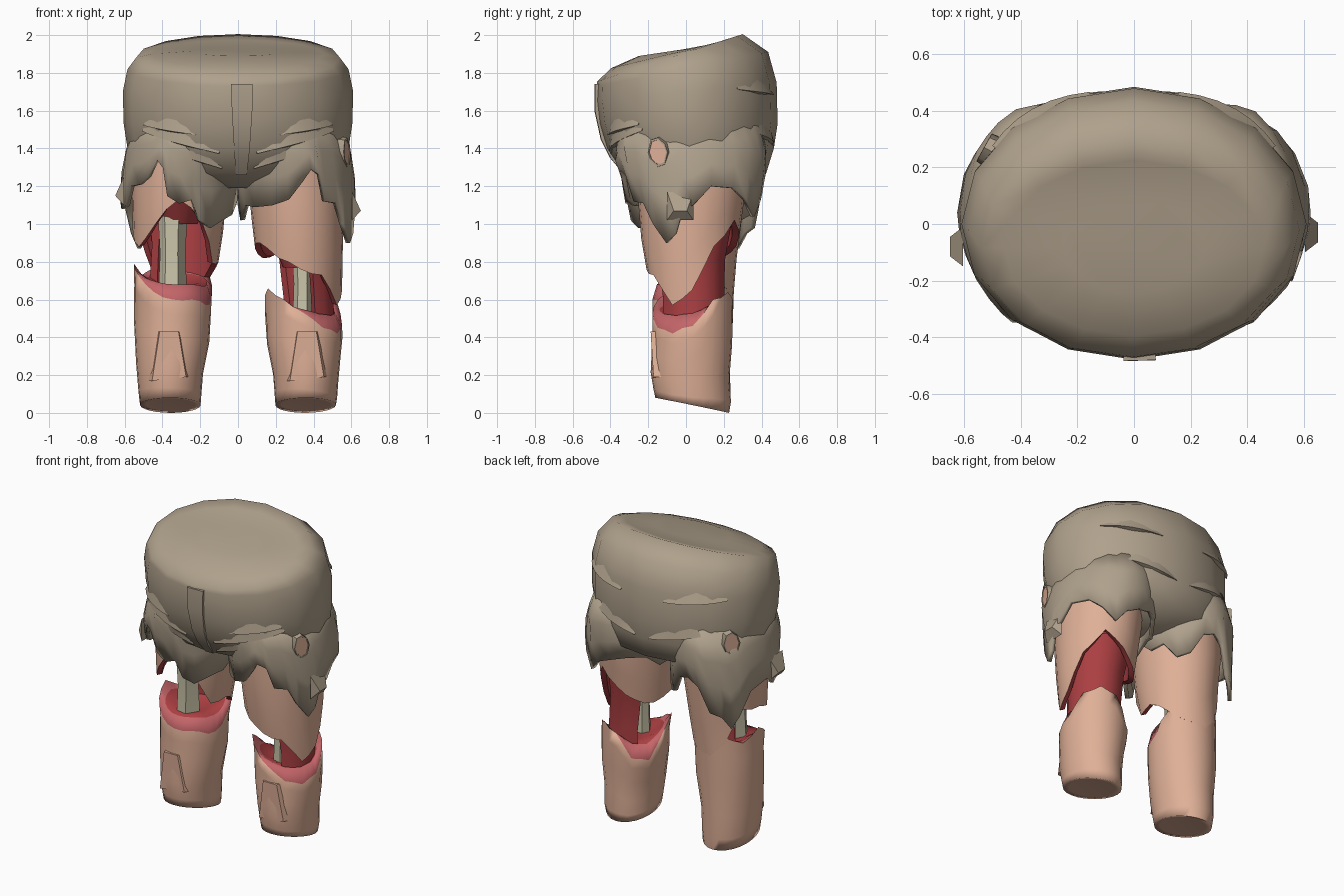
import bpy, bmesh, math, random
from mathutils import Vector

random.seed(4)
if "Cube" in bpy.data.objects:
    bpy.data.objects.remove(bpy.data.objects["Cube"])


def material(name, *rgb):
    m = bpy.data.materials.new(name)
    m.use_nodes = True
    m.diffuse_color = (*rgb, 1)
    m.node_tree.nodes["Principled BSDF"].inputs["Base Color"].default_value = (*rgb, 1)
    return m


CLOTH = material("khaki cloth", .43, .355, .262)
SKIN = material("skin", .74, .435, .31)
FLESH = material("dark red flesh", .41, .05, .055)
RAW = material("raw pink flesh", .55, .13, .14)
BONE = material("bone", .60, .56, .40)


def finish(name, bm, mats, angle=35):
    bmesh.ops.recalc_face_normals(bm, faces=bm.faces)
    mesh = bpy.data.meshes.new(name)
    bm.to_mesh(mesh)
    bm.free()
    for m in mats:
        mesh.materials.append(m)
    for p in mesh.polygons:
        p.use_smooth = True
    mesh.set_sharp_from_angle(angle=math.radians(angle))
    ob = bpy.data.objects.new(name, mesh)
    bpy.context.collection.objects.link(ob)
    return ob


def loft(name, rows, mats, row_mat=None, first=False, last=False, angle=35):
    """Skin closed rings of points; row_mat gives a material slot per band."""
    bm = bmesh.new()
    rings = [[bm.verts.new(p) for p in row] for row in rows]
    n = len(rings[0])
    for i in range(len(rings) - 1):
        for j in range(n):
            k = (j + 1) % n
            f = bm.faces.new((rings[i][j], rings[i][k], rings[i + 1][k], rings[i + 1][j]))
            f.material_index = row_mat[i] if row_mat else 0
    for use, ring, slot in ((first, rings[0], 0), (last, rings[-1], -1)):
        if use:
            f = bm.faces.new(ring)
            f.material_index = row_mat[slot] if row_mat else 0
    return finish(name, bm, mats, angle)


def lerp_table(table, z):
    """Interpolate rows (z, ...) that are sorted upward."""
    z = min(max(z, table[0][0]), table[-1][0])
    for lo, hi in zip(table, table[1:]):
        if z <= hi[0]:
            t = (z - lo[0]) / (hi[0] - lo[0])
            return [p + (q - p) * t for p, q in zip(lo[1:], hi[1:])]


def torn(values, rough):
    """Double the samples of a torn edge, with a little roughness."""
    out = []
    for v, w in zip(values, values[1:] + values[:1]):
        out += [v, (v + w) / 2 + random.uniform(-rough, rough)]
    return out


# Shorts body: rings of centre y, half width, half depth, height, slope
BODY = [(-.08, .25, .17, 1.915, .15), (-.085, .46, .31, 1.9, .24),
        (-.085, .54, .385, 1.88, .325),
        (-.02, .585, .455, 1.82, .2), (0, .61, .48, 1.7, .1), (.01, .605, .475, 1.53, 0),
        (.02, .585, .445, 1.4, 0), (.045, .53, .38, 1.27, 0), (.03, .12, .2, 1.19, 0)]


def body_point(ring, a):
    cy, rx, ry, z, slope = ring
    y = ry * math.sin(a)
    return Vector((rx * math.cos(a), cy + y, z + slope * y))


def on_body(a, z, out=0):
    for hi, lo in zip(BODY[2:], BODY[3:]):
        p, q = body_point(hi, a), body_point(lo, a)
        if p.z >= z >= q.z:
            r = p.lerp(q, (p.z - z) / (p.z - q.z))
            return r + Vector((math.cos(a), math.sin(a), 0)) * out
    return body_point(BODY[2], a)


turns = [math.tau * i / 32 for i in range(32)]
loft("shorts_body", [[body_point(r, a) for a in turns[::2]] for r in BODY], [CLOTH],
     first=True, last=True, angle=60)

# Fly flap at the front, raised a little from the cloth
fly = []
for z in (1.74, 1.6, 1.45, 1.35, 1.26):
    w = math.radians(3 + 5 * (z - 1.2))
    mid = math.radians(-88)
    fly.append([on_body(mid - w, z, -.02), on_body(mid - w, z, .012),
                on_body(mid + w, z, .012), on_body(mid + w, z, -.02)])
loft("fly_flap", fly, [CLOTH], first=True, last=True)


# Creases in the cloth: tapered ridges from one angle and height to another
def crease(a0, z0, a1, z1):
    rows = []
    for i in range(7):
        t = i / 6
        a, z = math.radians(a0 + (a1 - a0) * t), z0 + (z1 - z0) * t
        s = .15 + math.sin(math.pi * t)
        rows.append([on_body(a, z + .06 * s, -.012), on_body(a, z - .008, .014 * s),
                     on_body(a, z - .015 * s, -.012)])
    loft("cloth_crease", rows, [CLOTH], first=True, last=True, angle=50)


for side in (1, -1):
    for a0, z0, a1, z1 in ((10, 1.38, 58, 1.5), (22, 1.48, 56, 1.53), (9, 1.3, 48, 1.42),
                           (125, 1.72, 165, 1.69), (135, 1.5, 175, 1.42)):
        crease(-90 + side * a0, z0, -90 + side * a1, z1)


# Torn sleeves of the shorts; hems as degrees from +x going round by the back, height
SLEEVE = [(.86, .315, .04, .285, .32), (1.2, .31, .04, .295, .345), (1.35, .3, .03, .295, .395),
          (1.53, .29, .02, .24, .36)]


def section(table, side, a, z, scale=1.0):
    cx, cy, rx, ry = lerp_table(table, z)
    return Vector((side * cx + scale * rx * math.cos(a), cy + scale * ry * math.sin(a), z))


LEFT_HEM = [(0, 1.1), (15, 1.2), (35, 1.19), (50, 1.13), (65, 1.04), (78, 1.12), (95, 1.16),
            (115, 1.19), (135, 1.19), (150, 1.12), (165, 1.15), (180, 1.1), (195, 1.02),
            (208, 1.1), (225, 1.09), (245, 1.1), (262, 1.13), (277, 1.23), (285, 1.29),
            (293, 1.26), (298, 1.12), (312, 1.11), (322, 1), (335, .9), (344, .95), (351, 1.08)]
RIGHT_HEM = [(0, 1.18), (15, 1.1), (30, 1.12), (45, 1.02), (60, 1.05), (75, 1.18), (88, 1.2),
             (100, 1.15), (112, .98), (125, .95), (135, .87), (145, .95), (158, 1.1),
             (180, 1.14), (192, 1.08), (205, 1.1), (215, 1.2), (228, 1.21), (238, 1.25),
             (246, 1.34), (252, 1.3), (258, 1.15), (270, 1.11), (282, 1.13), (290, 1.02),
             (303, .98), (318, 1.02), (335, 1.05), (348, 1.12)]
for side, word, hem in ((1, "left", LEFT_HEM), (-1, "right", RIGHT_HEM)):
    rows = []
    for t in (0, .35, .65, 1):
        rows.append([section(SLEEVE, side, math.radians(d), 1.53 + (e - 1.53) * t,
                             1 + .03 * t * t) for d, e in hem])
    sleeve = loft(word + "_sleeve", rows, [CLOTH])
    mod = sleeve.modifiers.new("thickness", "SOLIDIFY")
    mod.thickness, mod.offset = .025, 0

# Loose scraps of cloth standing off the outer hems
for x, y, z in ((.65, -.03, 1.07), (-.65, -.08, 1.15)):
    s = .93 * x
    loft("cloth_scrap", [[(s, y - d, z + .1), (x, y - d * .5, z), (s, y - d, z - .05)]
                         for d in (-.07, .07)], [CLOTH], first=True, last=True)


# Ripped holes in the cloth: skin plate inside a raised rim
def ripped_hole(side, a, z):
    p = section(SLEEVE, side, a, z)
    _, _, rx, ry = lerp_table(SLEEVE, z)
    n = Vector((math.cos(a) / rx, math.sin(a) / ry, 0)).normalized()
    u, up = n.cross(Vector((0, 0, 1))), Vector((0, 0, 1))

    def ring(r, out):
        return [p + n * out + u * r * .8 * math.cos(b) + up * r * (1.1 + .2 * math.sin(2 * b))
                * math.sin(b) for b in turns[::4]]
    loft("hole_skin", [ring(.06, .012), ring(.06, .02)], [SKIN], first=True, last=True)
    loft("hole_rim", [ring(.076, -.02), ring(.07, .024), ring(.06, .025), ring(.058, 0)], [CLOTH])


ripped_hole(1, math.radians(-26), 1.38)
ripped_hole(-1, math.radians(142), 1.43)

# Legs: sections as height, centre x, centre y, half width, half depth
LEG = [(0, .355, .04, .155, .19), (.06, .36, .04, .165, .2), (.2, .36, .02, .175, .21),
       (.4, .35, .035, .205, .215), (.6, .345, .035, .205, .215), (.9, .32, .02, .235, .255),
       (1.2, .31, .03, .255, .29), (1.45, .3, .03, .25, .29)]
THIGH_EDGE = {1: [.65, .88, 1.02, .93, .85, .82, .87, .9, .82, .76, .73, .57],
              -1: [.8, .72, .65, .62, .72, .95, .93, .88, 1.0, 1.13, 1.02, .79]}
SHIN_EDGE = {1: [.46, .6, .64, .6, .44, .42, .58, .66, .6, .53, .45, .42],
             -1: [.6, .72, .78, .8, .77, .72, .79, .72, .64, .6, .6, .57]}
# Torn muscle joining thigh and lower leg: first and last degree, bottom, top
MUSCLE = {1: (-68, 130, .42, 1.02), -1: (95, 140, .6, 1.05)}
steps = [math.tau * i / 24 for i in range(24)]

for side, word, plug in ((1, "left", .77), (-1, "right", 1.0)):
    # Thigh: skin down to the torn edge, then flesh hollowed upward round a core
    edge = torn(THIGH_EDGE[side], .015)
    roof = max(edge) + .02
    rows = [[section(LEG, side, a, 1.42 + (e - 1.42) * t) for a, e in zip(steps, edge)]
            for t in (0, .4, .75, 1)]
    rows.append([section(LEG, side, a, e + .01, .86) for a, e in zip(steps, edge)])
    rows.append([section(LEG, side, a, roof, .75) for a in steps])
    rows.append([section(LEG, side, a, plug, .42) for a in steps])
    loft(word + "_thigh", rows, [SKIN, FLESH], [0, 0, 0, 1, 1, 1], True, True)

    # Lower leg: slanted sole cut, skin up to the torn edge, then raw flesh
    edge = torn(SHIN_EDGE[side], .012)
    mean = sum(edge) / len(edge)
    rows = []
    for t in (0, .1, .3, .6, .85, 1):
        ring = []
        for a, e in zip(steps, edge):
            base = .04 - .04 * math.sin(a)
            ring.append(section(LEG, side, a, base + (e - base) * t, .99))
        rows.append(ring)
    sole = [p.lerp(Vector((side * .355, .04, .06)), .2) for p in rows[0]]
    rows.insert(0, sole)
    rows.append([section(LEG, side, a, .3 * e + .7 * mean + .015, .82)
                 for a, e in zip(steps, edge)])
    rows.append([section(LEG, side, a, mean - .02, .4) for a in steps])
    loft(word + "_lower_leg", rows, [SKIN, RAW, FLESH], [0] * 6 + [1, 2], True, True, 100)

    # Shin facet: flat plane that stands out only at its upper end
    x = side * .365
    front = [(x - .09, -.172, .17), (x + .09, -.172, .19), (x + .05, -.187, .43),
             (x - .05, -.187, .43)]
    back = [(x + 1.35 * (px - x), -.1, pz) for px, _, pz in front]
    loft(word + "_shin_facet", [back, front], [SKIN], last=True)

    # Bone between the two torn ends
    r = .055 if side > 0 else .075
    hexagon = [(r * math.cos(b), r * math.sin(b)) for b in turns[1::5][:6]]
    rows = [[(side * .345 + k * px, -.03 + k * py, z) for px, py in hexagon]
            for z, k in ((mean - .1, 1.05), (mean + .15, .9), (plug + .04, 1.05))]
    loft(word + "_bone", rows, [BONE], first=True, last=True, angle=20)

    # Muscle strip, narrower halfway
    start, end, low, high = MUSCLE[side]
    arc = [math.radians(start + (end - start) * i / 9) for i in range(10)]
    rows = []
    for t, outer in ((0, .8), (.3, .78), (.65, .75), (1, .82)):
        z = low + (high - low) * t
        rows.append([section(LEG, side, a, z, outer) for a in arc]
                    + [section(LEG, side, a, z, .55) for a in reversed(arc)])
    loft(word + "_muscle", rows, [FLESH], first=True, last=True)
